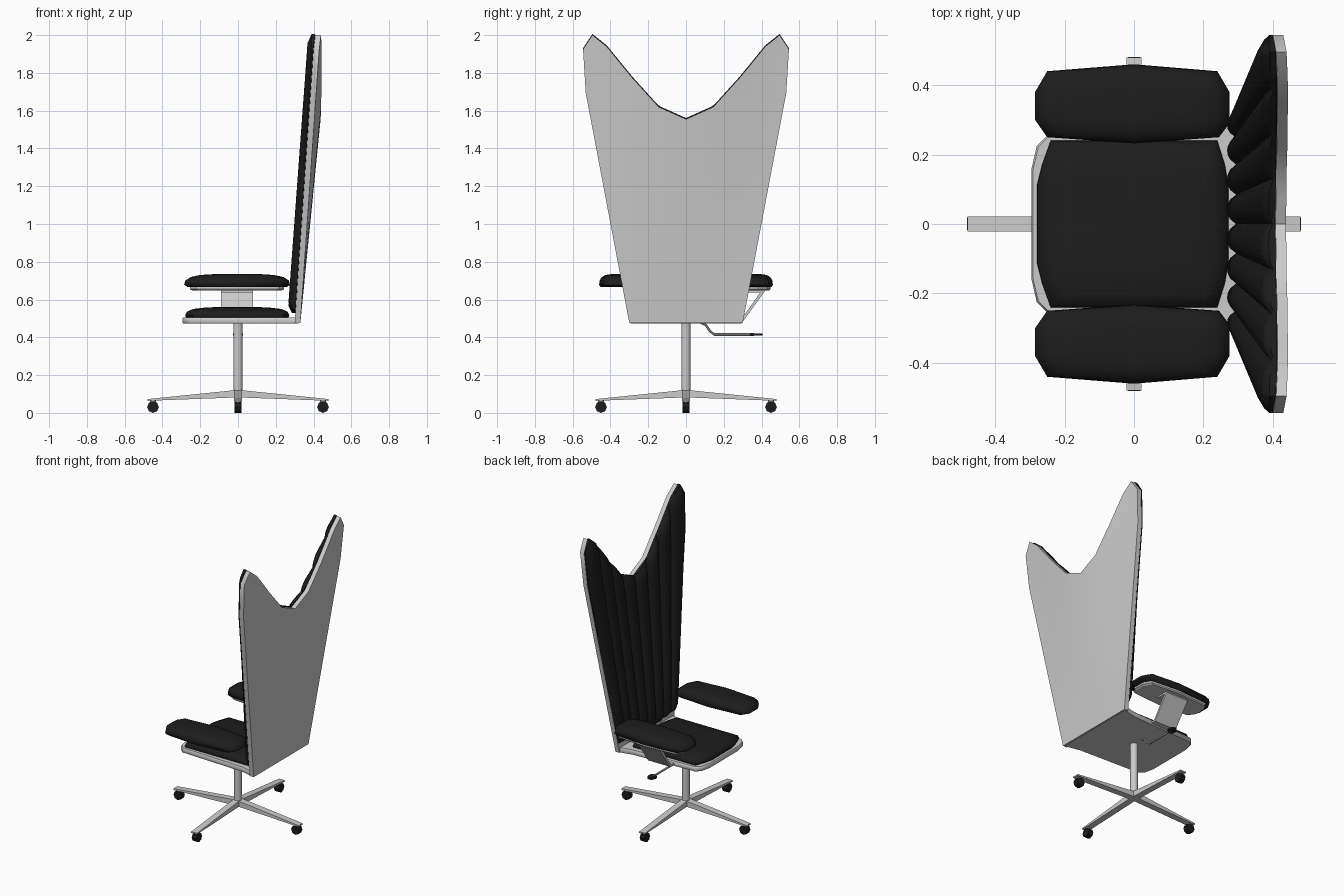
import bpy, bmesh, math
from mathutils import Matrix, Vector

if "Cube" in bpy.data.objects:
    bpy.data.objects.remove(bpy.data.objects["Cube"])

black = bpy.data.materials.new("black")
black.diffuse_color = (0.012, 0.012, 0.012, 1)
black.use_nodes = True
black.node_tree.nodes["Principled BSDF"].inputs["Base Color"].default_value = black.diffuse_color


def finish(name, bm, mat=None, smooth=None):
    bmesh.ops.recalc_face_normals(bm, faces=bm.faces)
    me = bpy.data.meshes.new(name)
    bm.to_mesh(me)
    bm.free()
    ob = bpy.data.objects.new(name, me)
    bpy.context.collection.objects.link(ob)
    if mat:
        me.materials.append(mat)
    if smooth:
        bpy.ops.object.select_all(action='DESELECT')
        ob.select_set(True)
        bpy.context.view_layer.objects.active = ob
        bpy.ops.object.shade_smooth_by_angle(angle=math.radians(smooth))
    return ob


def loft(name, rings, mat=None, smooth=None):
    """Skin between closed rings of equal length, capped at both ends."""
    bm = bmesh.new()
    vs = [[bm.verts.new(p) for p in r] for r in rings]
    n = len(vs[0])
    for a, b in zip(vs, vs[1:]):
        for i in range(n):
            bm.faces.new((a[i], a[(i + 1) % n], b[(i + 1) % n], b[i]))
    bm.faces.new(vs[0])
    bm.faces.new(vs[-1])
    return finish(name, bm, mat, smooth)


def scaled(outline, levels):
    cx = (min(p[0] for p in outline) + max(p[0] for p in outline)) / 2
    cy = (min(p[1] for p in outline) + max(p[1] for p in outline)) / 2
    return [[(cx + (x - cx) * s, cy + (y - cy) * s, z) for x, y in outline] for s, z in levels]


def mirror(half):
    return half + [(x, -y) for x, y in reversed(half)]


def slab(name, us, ts, front, back, mat, smooth):
    """Closed sheet between two point functions of (u, t)."""
    bm = bmesh.new()
    F, B = ([[bm.verts.new(f(u, t)) for t in ts] for u in us] for f in (front, back))
    n, m = len(us), len(ts)
    for g in (F, B):
        for i in range(n - 1):
            for j in range(m - 1):
                bm.faces.new((g[i][j], g[i + 1][j], g[i + 1][j + 1], g[i][j + 1]))
    rim = [(i, 0) for i in range(n)] + [(n - 1, j) for j in range(1, m)]
    rim += [(i, m - 1) for i in range(n - 2, -1, -1)] + [(0, j) for j in range(m - 2, 0, -1)]
    for (a, b), (c, d) in zip(rim, rim[1:] + rim[:1]):
        bm.faces.new((F[a][b], F[c][d], B[c][d], B[a][b]))
    return finish(name, bm, mat, smooth)


# Tall winged back: knots are (u, bottom y, top y, top z)
knots = [(0, 0, 0, 1.555), (.28, .09, .145, 1.62), (.55, .18, .285, 1.775),
         (.8, .25, .42, 1.94), (.93, .28, .495, 2.0), (1, .30, .545, 1.925)]


def sheet(u, t):
    a = abs(u)
    for k, l in zip(knots, knots[1:]):
        if a <= l[0] + 1e-6:
            break
    f = (a - k[0]) / (l[0] - k[0])
    yb, yt, zt = (k[i] + (l[i] - k[i]) * f for i in (1, 2, 3))
    y = yb + (yt - yb) * t + .025 * a ** 4 * min(t / .84, (1 - t) / .16)
    z = .475 + (zt - .475) * t
    x = .33 + .105 * (z - .475) / 1.525 + .033 * (1 - u * u) * t
    return Vector((x, math.copysign(y, u), z))


ku = [k[0] for k in knots]
us = sorted({s * v for v in ku + [.14, .41, .68] for s in (-1, 1)})
ts = [0, .15, .3, .45, .6, .72, .84, .93, 1]
slab("back_shell", us, ts, lambda u, t: sheet(u, t) - Vector((.03, 0, 0)), sheet, None, 40)

# Back cushion with vertical padded channels
CH, SUB = 8, 6


def puff(u, t):
    c = abs(math.sin(math.pi * (u + 1) / 2 * CH)) ** .6
    e = min(1, (1 - t) / .03, (t - .05) / .03)
    h = (.014 + .026 * c) * (.5 + .5 * max(0, e))
    if abs(u) > .995:
        h = .008
    return sheet(u, t) + Vector((-.031 - h, 0, .006 * t))


cu = [-1 + 2 * i / (CH * SUB) for i in range(CH * SUB + 1)]
cu = sorted(set(cu) | {.93, -.93, .8, -.8})
ct = [.05, .065, .08, .2, .35, .5, .65, .75, .84, .91, .97, .985, 1]
slab("back_cushion", cu, ct, puff,
     lambda u, t: sheet(u, t) + Vector((-.031, 0, .006 * t)), black, 50)

# Seat pan and cushion
pan = mirror([(-.295, .16), (-.28, .225), (-.25, .255), (.22, .275), (.325, .298)])
loft("seat_pan", scaled(pan, [(.985, .473), (1, .48), (1, .498), (.985, .506)]), None, 40)
seat = mirror([(-.28, .11), (-.265, .17), (-.24, .24), (.24, .24), (.262, .17), (.272, .11)])
loft("seat_cushion", scaled(seat, [(.98, .504), (1, .515), (.97, .535), (.85, .55),
                                  (.6, .558), (.3, .561)]), black, 50)

# Arm pads on both sides
arm = [(-.285, .38), (-.285, .30), (-.25, .25), (0, .232), (.245, .25), (.275, .29),
       (.275, .38), (.24, .44), (0, .46), (-.25, .44)]
for side, s in (("left", 1), ("right", -1)):
    o = [(x, y * s) for x, y in arm]
    loft(side + "_arm_pad", scaled(o, [(.94, .667), (1, .678), (.98, .7), (.88, .719),
                                      (.7, .73), (.42, .735)]), black, 50)

# Arm support plate and bent bracket on one side
loft("arm_plate", scaled(arm, [(.84, .648), (.89, .655), (.89, .668)]))
bend = [(.24, .482), (.30, .482), (.415, .64), (.415, .652), (.33, .652),
        (.33, .638), (.393, .638), (.293, .495), (.24, .495)]
loft("arm_bracket", [[(x, y, z) for y, z in bend] for x in (-.09, .08)])


def cyl(name, r, depth, mat4, seg=12, mat=None, smooth=None, r2=None):
    bm = bmesh.new()
    bmesh.ops.create_cone(bm, cap_ends=True, segments=seg, radius1=r,
                          radius2=r if r2 is None else r2, depth=depth, matrix=mat4)
    return finish(name, bm, mat, smooth)


# Column and height lever
cyl("column", .024, .39, Matrix.Translation((0, 0, .28)), 16, None, 40)
path = [(.08, .478), (.105, .465), (.125, .435), (.15, .415), (.36, .415)]
rings = []
for y, z in path:
    ny, nz = (.7, .7) if y < .15 else (0, 1)
    rings.append([(.007 * math.cos(a), y + .007 * math.sin(a) * ny, z + .007 * math.sin(a) * nz)
                  for a in (math.tau * i / 8 for i in range(8))])
loft("height_lever", rings, None, 40)
cyl("lever_knob", .027, .012, Matrix.Translation((0, .37, .415)) @ Matrix.Diagonal((1, 1.25, 1, 1)),
    12, black, 40)

# Four-star foot with casters
for i in range(4):
    R = Matrix.Rotation(i * math.pi / 2, 4, 'Z')
    rs = [[R @ Vector((x, y, z)) for y, z in ((-.022, b), (.022, b), (.022, t), (-.022, t))]
          for x, b, t in ((0, .082, .122), (.48, .064, .073))]
    loft(f"foot_leg_{i + 1}", rs)
    cyl(f"caster_stem_{i + 1}", .016, .035, R @ Matrix.Translation((.45, 0, .054)), 8)
    cyl(f"caster_wheel_{i + 1}", .031, .036, R @ Matrix.Translation((.45, 0, .031))
        @ Matrix.Rotation(math.pi / 2, 4, 'X'), 8, black)
